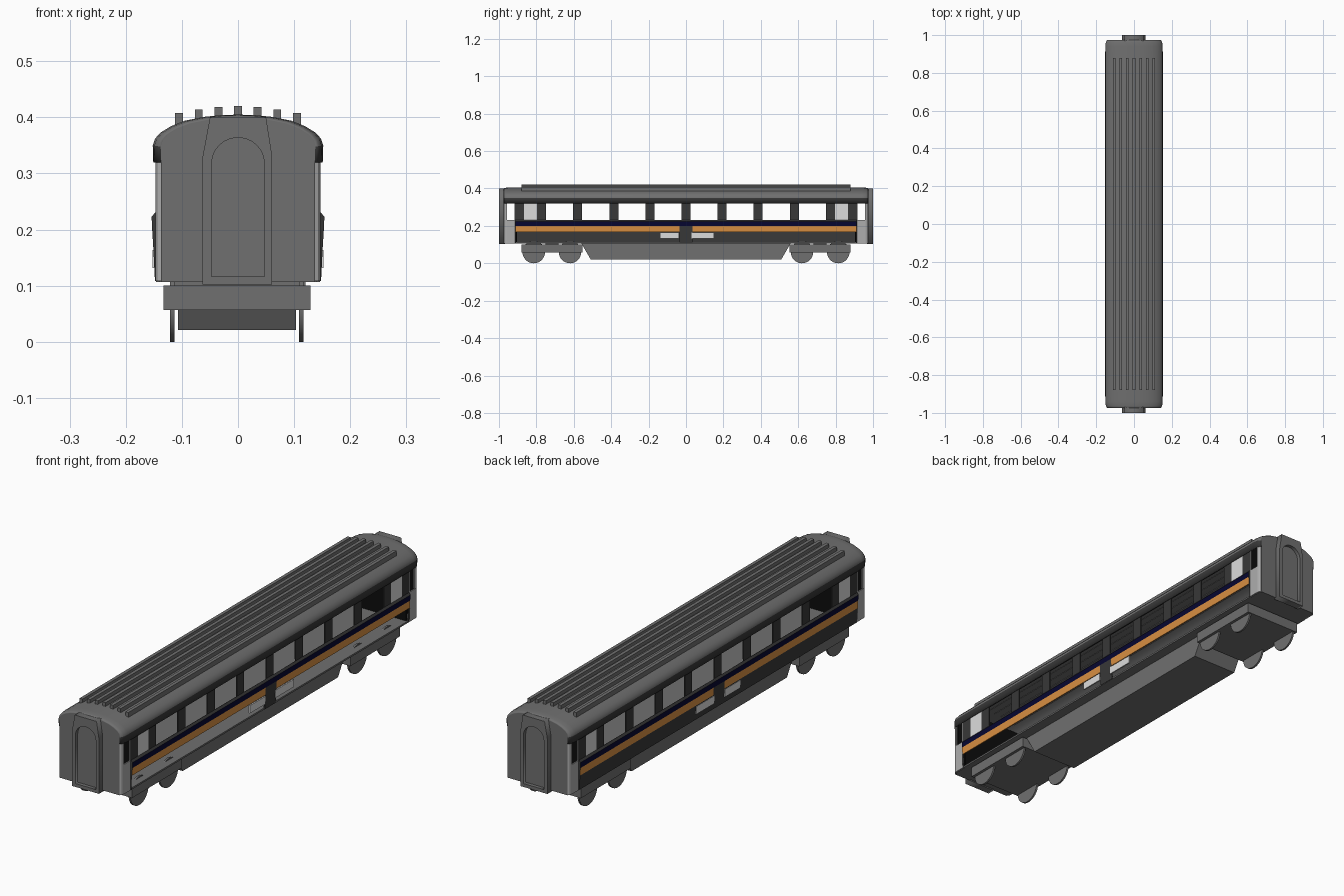
import bpy, bmesh, math

cube = bpy.data.objects.get("Cube")
if cube:
    bpy.data.objects.remove(cube)


def material(name, rgb):
    m = bpy.data.materials.new(name)
    m.use_nodes = True
    m.diffuse_color = (*rgb, 1)
    m.node_tree.nodes["Principled BSDF"].inputs["Base Color"].default_value = (*rgb, 1)
    return m


GREY = material("body grey", (0.16, 0.16, 0.16))
DARK = material("charcoal", (0.04, 0.04, 0.04))
BLACK = material("black", (0.004, 0.004, 0.004))
NAVY = material("navy", (0.002, 0.002, 0.03))
ORANGE = material("orange", (0.7, 0.28, 0.055))
LIGHT = material("light grey", (0.42, 0.42, 0.42))
WHITE = material("frosted white", (0.72, 0.72, 0.72))


def finish(name, bm, *mats):
    mesh = bpy.data.meshes.new(name)
    bm.to_mesh(mesh)
    bm.free()
    for m in mats:
        mesh.materials.append(m)
    ob = bpy.data.objects.new(name, mesh)
    bpy.context.collection.objects.link(ob)
    return ob


def box(name, x, y, z, mat):
    """Box from (low, high) pairs."""
    bm = bmesh.new()
    bmesh.ops.create_cube(bm, size=1)
    for v in bm.verts:
        for i, (lo, hi) in enumerate((x, y, z)):
            v.co[i] = lo if v.co[i] < 0 else hi
    return finish(name, bm, mat)


def prism(name, points, axis, lo, hi, mat):
    """Extrude a closed outline along x (points are y, z) or y (points are x, z)."""
    bm = bmesh.new()
    def place(p, d):
        return (d, p[0], p[1]) if axis == "x" else (p[0], d, p[1])
    rings = [[bm.verts.new(place(p, d)) for p in points] for d in (lo, hi)]
    bm.faces.new(rings[0])
    bm.faces.new(rings[1])
    n = len(points)
    for i in range(n):
        j = (i + 1) % n
        bm.faces.new((rings[0][i], rings[0][j], rings[1][j], rings[1][i]))
    bmesh.ops.recalc_face_normals(bm, faces=bm.faces)
    return finish(name, bm, mat)


def shell(ob, thickness, offset=0):
    mod = ob.modifiers.new("thickness", "SOLIDIFY")
    mod.thickness = thickness
    mod.offset = -1
    mod.material_offset = offset


def smooth(ob, angle=35):
    bpy.ops.object.select_all(action="DESELECT")
    ob.select_set(True)
    bpy.context.view_layer.objects.active = ob
    bpy.ops.object.shade_smooth_by_angle(angle=math.radians(angle))


# Side walls: a grid of panels with window cells left open, dark inside
PITCH, PILLAR = 0.193, 0.024
SILL, FLAT = 4, 0.147
wall_mats = (DARK, NAVY, ORANGE, WHITE, LIGHT, DARK)
rows = [(0.108, 0.148), (0.168, 0.151), (0.2, 0.153), (0.223, 0.154),
        (0.231, FLAT), (0.322, FLAT), (0.335, FLAT)]
half = [0.036, 0.866, 0.912, 0.914, 0.918, 0.957, 0.965, 0.97, 0.973]
half += [k * PITCH + s * PILLAR for k in range(5) for s in (-1, 1)]
cuts = sorted({round(s * v, 4) for v in half for s in (-1, 1)})


def wall_x(x, y):
    """Flat doors, bulging saloon panels, rounded corners."""
    t = max(0, (abs(y) - 0.957) / 0.016)
    corner = 0.011 * (1 - math.sqrt(max(0, 1 - t * t)))
    return (FLAT if abs(y) > 0.913 else x) - corner


def panel(y, row, side):
    """Material index of a wall cell, or None where it is open."""
    y = abs(y)
    if row == SILL:
        if 0.918 < y < 0.957:
            return None
        if y < 4 * PITCH and abs(y / PITCH - round(y / PITCH)) * PITCH > PILLAR:
            return None
        if 4 * PITCH + PILLAR < y < 0.866:
            return 3
    if y > 0.914:
        return 4
    if y > 0.912:
        return 0
    if row == 0 and side > 0 and y > 0.036:
        return None
    if row == 1:
        return 0 if y < 0.036 else 2
    return 1 if row == 2 else 0


for side, label in ((1, "left"), (-1, "right")):
    bm = bmesh.new()
    grid = [[bm.verts.new((side * wall_x(x, y), y, z)) for z, x in rows] for y in cuts]
    for i in range(len(cuts) - 1):
        for r in range(len(rows) - 1):
            index = panel((cuts[i] + cuts[i + 1]) / 2, r, side)
            if index is None:
                continue
            quad = [grid[i][r], grid[i + 1][r], grid[i + 1][r + 1], grid[i][r + 1]]
            bm.faces.new(quad if side > 0 else quad[::-1]).material_index = index
    loose = [v for v in bm.verts if not v.link_faces]
    bmesh.ops.delete(bm, geom=loose, context="VERTS")
    wall = finish(label + "_side_wall", bm, *wall_mats)
    shell(wall, 0.005, 10)
    # Blank name plates beside the middle of the car
    for lo, hi in ((-0.14, -0.037), (0.03, 0.15)):
        box(label + "_side_plate", sorted((side * 0.147, side * 0.1525)), (lo, hi),
            (0.132, 0.164), WHITE)

# Arched roof with rounded ends and a dark lower edge
arch = [(0.151, 0.32), (0.152, 0.35), (0.148, 0.362), (0.138, 0.373), (0.12, 0.384),
        (0.095, 0.394), (0.06, 0.401), (0.03, 0.404)]
arch = arch + [(0, 0.405)] + [(-x, z) for x, z in reversed(arch)]


def roof_section(inset):
    return [(x * (1 - inset / 0.15), z - (z - 0.32) * inset * 5) for x, z in arch]


bm = bmesh.new()
stations = [(0.975, 0.014), (0.972, 0.008), (0.963, 0.003), (0.94, 0)]
stations = [(-y, k) for y, k in stations] + stations[::-1]
rings = [[bm.verts.new((x, y, z)) for x, z in roof_section(k)] for y, k in stations]
for a, b in zip(rings, rings[1:]):
    for i in range(len(arch) - 1):
        f = bm.faces.new((a[i], b[i], b[i + 1], a[i + 1]))
        f.material_index = int(i in (0, len(arch) - 2))
roof = finish("roof", bm, GREY, DARK)
shell(roof, 0.005)
smooth(roof)

# Raised ribs along the roof
for k in range(-3, 4):
    x = k * 0.035
    top = 0.42 - 0.0014 * k * k
    box("roof_rib", (x - 0.007, x + 0.007), (-0.88, 0.88), (top - 0.022, top), GREY)

# Floor, black partitions and black lobby linings
box("floor", (-0.146, 0.146), (-0.912, 0.912), (0.107, 0.114), GREY)
for s in (-1, 1):
    box("lobby_floor", (-0.141, 0.141), sorted((s * 0.912, s * 0.965)), (0.107, 0.114), GREY)
    box("partition", (-0.14, 0.14), (s * 0.908 - 0.004, s * 0.908 + 0.004), (0.114, 0.37), BLACK)
    box("lobby_lining", (-0.132, 0.132), sorted((s * 0.962, s * 0.966)), (0.114, 0.37), BLACK)


def arch_outline(width, bottom, spring, rise, steps=12):
    pts = [(-width, bottom), (width, bottom)]
    for i in range(steps + 1):
        a = math.pi * i / steps
        pts.append((width * math.cos(a), spring + rise * math.sin(a)))
    return pts


# Car ends: flat wall, framed gangway with an arched recess, inner door
end_outline = [(0.137, 0.107)] + roof_section(0.014) + [(-0.137, 0.107)]
frame = [(-0.063, 0.102), (0.061, 0.102), (0.061, 0.33), (0.05, 0.4), (-0.05, 0.4), (-0.063, 0.33)]
for s, label in ((-1, "front"), (1, "back")):
    prism(label + "_end_wall", end_outline, "y", s * 0.965, s * 0.975, GREY)
    curve = bpy.data.curves.new(label + "_gangway_frame", "CURVE")
    curve.dimensions = "2D"
    curve.fill_mode = "BOTH"
    curve.extrude = 0.016
    for pts in (frame, arch_outline(0.047, 0.116, 0.318, 0.046)):
        spline = curve.splines.new("POLY")
        spline.points.add(len(pts) - 1)
        for p, (x, z) in zip(spline.points, pts):
            p.co = (x, z, 0, 1)
        spline.use_cyclic_u = True
    curve.materials.append(GREY)
    ob = bpy.data.objects.new(label + "_gangway_frame", curve)
    ob.rotation_euler.x = math.pi / 2
    ob.location.y = s * 0.984
    bpy.context.collection.objects.link(ob)
    bpy.ops.object.select_all(action="DESELECT")
    ob.select_set(True)
    bpy.context.view_layer.objects.active = ob
    bpy.ops.object.convert(target="MESH")
    box(label + "_gangway_door", (-0.05, 0.05), sorted((s * 0.97, s * 0.985)), (0.112, 0.368), GREY)

# Equipment skirt under the floor, set slightly off centre like the bogies
OFF = -0.002
prism("underfloor_skirt", [(-0.51, 0.021), (0.51, 0.021), (0.56, 0.108), (-0.56, 0.108)],
      "x", OFF - 0.105, OFF + 0.105, GREY)

# Bogies: frame, pivot and four thin wheels each
for s, label in ((-1, "front"), (1, "back")):
    mid = s * 0.717
    box(label + "_bogie_frame", (OFF - 0.131, OFF + 0.131), (mid - 0.163, mid + 0.163),
        (0.057, 0.1), GREY)
    box(label + "_bogie_pivot", (-0.12, 0.12), (mid - 0.035, mid + 0.035), (0.098, 0.109), GREY)
    for y in (mid - 0.097, mid + 0.097):
        for x in (OFF - 0.115, OFF + 0.115):
            rim = [(y + 0.06 * math.cos(math.tau * i / 32), 0.06 + 0.06 * math.sin(math.tau * i / 32))
                   for i in range(32)]
            smooth(prism(label + "_wheel", rim, "x", x - 0.004, x + 0.004, GREY))
